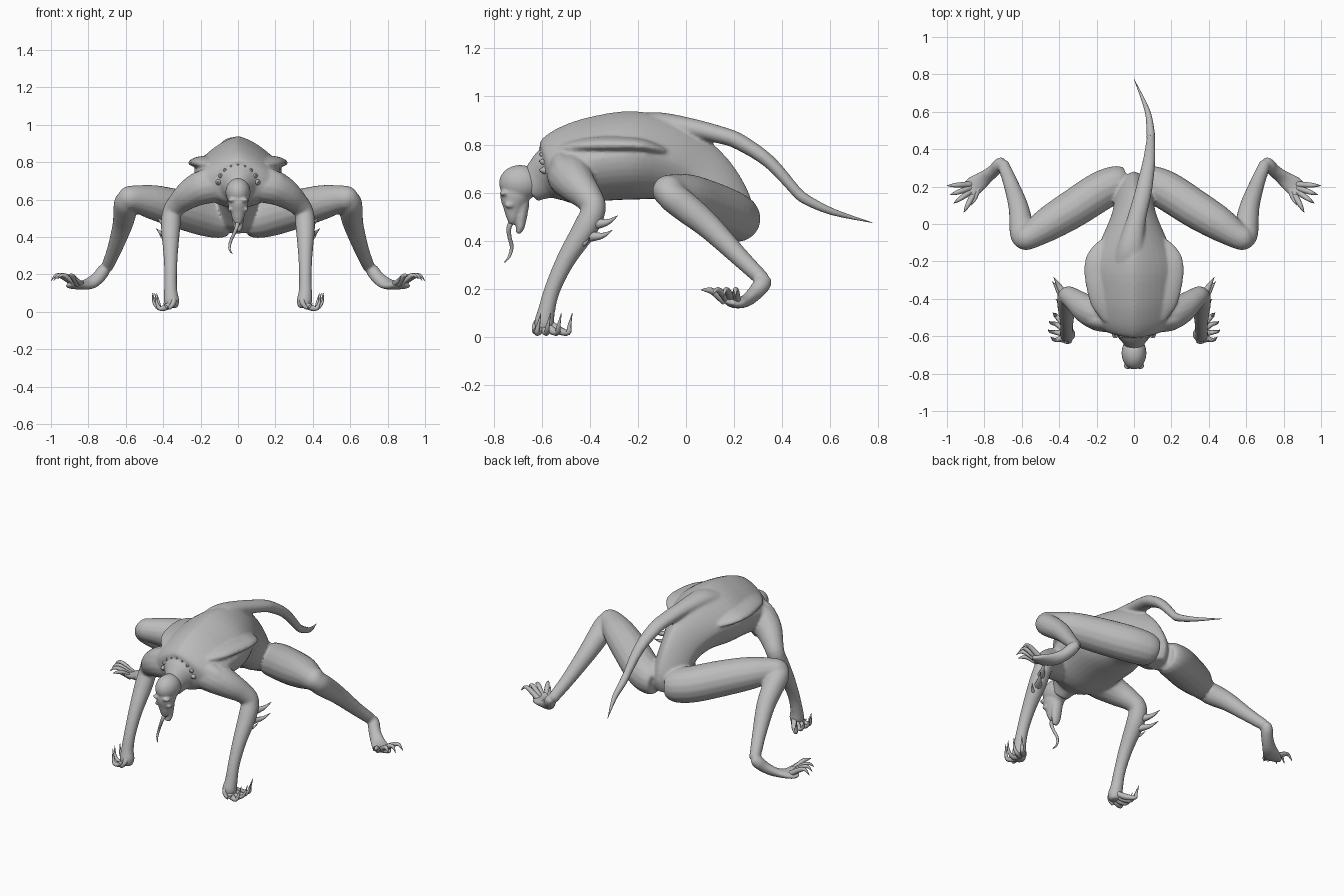
import bpy, bmesh, math
from mathutils import Vector

skin = bpy.data.materials.new("grey_skin")
skin.diffuse_color = (0.5, 0.5, 0.5, 1)
X, Y, Z = Vector((1, 0, 0)), Vector((0, 1, 0)), Vector((0, 0, 1))


def spline(pts, sub):
    """Smooth every value of the path stations (x, y, z, width, depth)."""
    pts = [tuple(p) + (p[3],) if len(p) == 4 else tuple(p) for p in pts]
    out = []
    for i in range(len(pts) - 1):
        a, b, c, d = (pts[max(0, min(len(pts) - 1, i + k))] for k in (-1, 0, 1, 2))
        for s in range(sub):
            t = s / sub
            out.append([0.5 * (2 * q + (r - p) * t + (2 * p - 5 * q + 4 * r - w) * t * t
                               + (3 * q - p - 3 * r + w) * t ** 3)
                        for p, q, r, w in zip(a, b, c, d)])
    return out + [list(pts[-1])]


def tube(bm, pts, hint=X, n=16, sub=4, peak=2.0, side=1):
    """Loft elliptical rings along a path; peak < 2 pinches the upper half."""
    st = spline(pts, sub)
    cen = [Vector((p[0], p[1], p[2])) for p in st]
    rings = []
    for i, p in enumerate(st):
        t = (cen[min(i + 1, len(cen) - 1)] - cen[max(i - 1, 0)]).normalized()
        u = (hint - t * hint.dot(t)).normalized()
        v = u.cross(t)
        ring = []
        for k in range(n):
            c, s = math.cos(2 * math.pi * k / n), math.sin(2 * math.pi * k / n)
            if s > 0:
                c = math.copysign(abs(c) ** (2 / peak), c)
                s = s ** (2 / peak)
            q = cen[i] + u * c * max(p[3], 0.001) + v * s * max(p[4], 0.001)
            ring.append(bm.verts.new((q.x * side, q.y, q.z)))
        rings.append(ring)
    for r0, r1 in zip(rings, rings[1:]):
        for k in range(n):
            bm.faces.new((r0[k], r0[(k + 1) % n], r1[(k + 1) % n], r1[k]))
    bm.faces.new(rings[0])
    bm.faces.new(rings[-1])


def pair(bm, pts, **kw):
    for s in (1, -1):
        tube(bm, pts, side=s, **kw)


def ball(bm, loc, r):
    vs = bmesh.ops.create_uvsphere(bm, u_segments=20, v_segments=14, radius=1)["verts"]
    for v in vs:
        v.co = Vector([l + c * k for l, c, k in zip(loc, v.co, r)])


def finish(name, bm, voxel=None):
    bmesh.ops.recalc_face_normals(bm, faces=bm.faces)
    me = bpy.data.meshes.new(name)
    bm.to_mesh(me)
    bm.free()
    me.materials.append(skin)
    ob = bpy.data.objects.new(name, me)
    bpy.context.collection.objects.link(ob)
    bpy.context.view_layer.objects.active = ob
    ob.select_set(True)
    bpy.ops.object.shade_smooth_by_angle(angle=math.radians(50))
    ob.select_set(False)
    if voxel:  # fuse overlapping volumes into one skin
        m = ob.modifiers.new("fuse", 'REMESH')
        m.mode, m.voxel_size, m.use_smooth_shade = 'VOXEL', voxel, True
        m = ob.modifiers.new("soften", 'SMOOTH')
        m.factor, m.iterations = 0.5, 6
    return ob


# Body: torso, shoulder blades, tail base and four limbs fused together
bm = bmesh.new()
tube(bm, [(0, -.59, .68, .09, .085), (0, -.57, .685, .16, .12), (0, -.53, .70, .205, .15),
          (0, -.46, .72, .225, .168), (0, -.36, .742, .232, .178), (0, -.22, .755, .23, .184),
          (0, -.08, .735, .175, .17), (0, .05, .665, .12, .145), (0, .14, .57, .105, .125),
          (0, .19, .49, .10, .10), (0, .21, .43, .06, .05)], n=40, peak=1.4)
# Flat collar bones across the front of the chest
pair(bm, [(-.02, -.52, .695, .055, .09), (.12, -.52, .695, .055, .085), (.21, -.51, .675, .05, .07),
          (.25, -.50, .655, .03, .04)], hint=Y)
# Shoulder blades: flanges along the flanks sloping down from the back
pair(bm, [(.12, -.50, .79, .05, .02), (.165, -.42, .80, .065, .026), (.185, -.34, .803, .07, .03),
          (.195, -.26, .803, .072, .028), (.195, -.19, .80, .064, .024), (.155, -.12, .785, .05, .018),
          (.11, -.06, .765, .012, .01)], hint=Vector((1, 0, -.1)))
# Arms
pair(bm, [(.12, -.49, .675, .09), (.19, -.48, .665, .092), (.26, -.45, .628, .078),
          (.32, -.405, .578, .06), (.353, -.385, .53, .052), (.36, -.42, .45, .052),
          (.36, -.50, .32, .04), (.36, -.555, .2, .034), (.36, -.58, .11, .036),
          (.355, -.59, .055, .042), (.355, -.59, .02, .03)], hint=Y)
# Thighs with rounded buttocks
pair(bm, [(.045, .225, .485, .075), (.085, .217, .49, .097), (.18, .175, .51, .105),
          (.32, .085, .55, .103), (.45, .005, .585, .093), (.55, -.06, .605, .072),
          (.60, -.08, .605, .062), (.63, -.085, .60, .035)], hint=Z)
# Shins
pair(bm, [(.59, -.10, .62, .045), (.60, -.06, .585, .062), (.605, .01, .53, .062),
          (.62, .10, .455, .053), (.66, .22, .335, .04), (.69, .295, .262, .034),
          (.70, .325, .235, .03)])
# Feet with a pointed heel
pair(bm, [(.705, .345, .245, .018, .02), (.718, .32, .222, .034, .036), (.75, .285, .18, .036, .032),
          (.80, .245, .148, .043, .026), (.86, .20, .142, .054, .022), (.895, .17, .155, .042, .014)])
# Tail base
tube(bm, [(-.02, -.30, .845, .10, .05), (-.02, -.20, .868, .09, .055), (-.015, -.12, .885, .07, .05),
          (.01, .01, .87, .052, .042), (.045, .15, .838, .046, .036), (.062, .23, .807, .042, .034),
          (.082, .35, .725, .033, .028), (.09, .47, .592, .022, .022), (.088, .50, .571, .021)], n=20)
# Flared neck
tube(bm, [(0, -.655, .605, .045, .055), (0, -.61, .645, .07, .085), (0, -.57, .67, .11, .11),
          (0, -.53, .69, .13, .12)], n=20)
finish("body", bm, 0.008)

# Tail tip
bm = bmesh.new()
tube(bm, [(.09, .46, .603, .022), (.088, .50, .571, .021), (.07, .61, .52, .014),
          (0, .775, .475, .001)], n=12)
finish("tail_tip", bm)

# Head: cranium, brow ridges and narrow muzzle
bm = bmesh.new()
ball(bm, (0, -.69, .64), (.067, .088, .075))
tube(bm, [(0, -.70, .63, .055, .06), (0, -.712, .58, .055, .062), (0, -.717, .53, .04, .042),
          (0, -.722, .49, .028, .026), (0, -.73, .47, .014, .012)], n=20)
tube(bm, [(0, -.68, .56, .035, .03), (0, -.685, .50, .032, .024), (0, -.69, .455, .026, .018),
          (0, -.70, .43, .014, .01)])
for s in (1, -1):
    ball(bm, (.032 * s, -.757, .597), (.024, .02, .012))
    ball(bm, (.042 * s, -.735, .548), (.012, .02, .012))
finish("head", bm, 0.006)

# Ragged collar of small nubs around the neck
bm = bmesh.new()
for i in range(9):
    a = math.radians(10 + 20 * i)
    c, s = math.cos(a), math.sin(a)
    tube(bm, [(.10 * c, -.55, .68 + .09 * s, .028), (.105 * c, -.59, .675 + .105 * s, .016),
              (.11 * c, -.61, .675 + .115 * s, .002)], n=8)
finish("neck_collar", bm)

# Tongue
bm = bmesh.new()
tube(bm, [(0, -.705, .51, .012), (-.005, -.735, .46, .011), (-.02, -.735, .42, .009),
          (-.04, -.725, .375, .008), (-.045, -.735, .335, .006), (-.03, -.755, .31, .002)], n=10)
finish("tongue", bm)

# Fingers: splay outward along the ground, claws curl upward
bm = bmesh.new()
for y, tx in ((-.615, .445), (-.575, .46), (-.53, .455), (-.485, .435)):
    yb = -.59 + (y + .56) * .35
    pair(bm, [(.355, yb, .05, .018), (.385, (y + yb) / 2, .025, .017), (.418, y - .005, .018, .012),
              (tx - .012, y, .045, .008), (tx, y + .012, .10, .001)], hint=Y, n=8)
pair(bm, [(.35, -.60, .08, .018), (.345, -.625, .05, .014), (.37, -.63, .02, .009),
          (.40, -.625, .045, .001)], hint=X, n=8)
finish("fingers", bm)

# Toes: arched with pointed claws
bm = bmesh.new()
for tx, ty, tz in ((1.0, .205, .165), (.985, .155, .165), (.965, .11, .175), (.91, .062, .195)):
    bx, by = .865 + (tx - .95) * .2, .185 + (ty - .13) * .35
    mx, my = bx + (tx - bx) * .5, by + (ty - by) * .5
    pair(bm, [(bx, by, .148, .017), (mx, my, .188, .014),
              (bx + (tx - bx) * .78, by + (ty - by) * .78, .195, .009), (tx, ty, tz, .001)], hint=Z, n=8)
pair(bm, [(.83, .20, .145, .016), (.85, .14, .16, .012), (.87, .10, .19, .001)], hint=Z, n=8)
finish("toes", bm)

# Elbow spikes
bm = bmesh.new()
for base, tip, r in (((.36, -.40, .47), (.43, -.283, .505), .03), ((.362, -.42, .42), (.437, -.305, .445), .028),
                     ((.362, -.45, .385), (.42, -.40, .415), .018)):
    b, t = Vector(base), Vector(tip)
    m = b.lerp(t, .6) - Z * .015
    pair(bm, [(*b, r), (*m, r * .45), (*t, .001)], hint=Z, n=8)
finish("elbow_spikes", bm)
